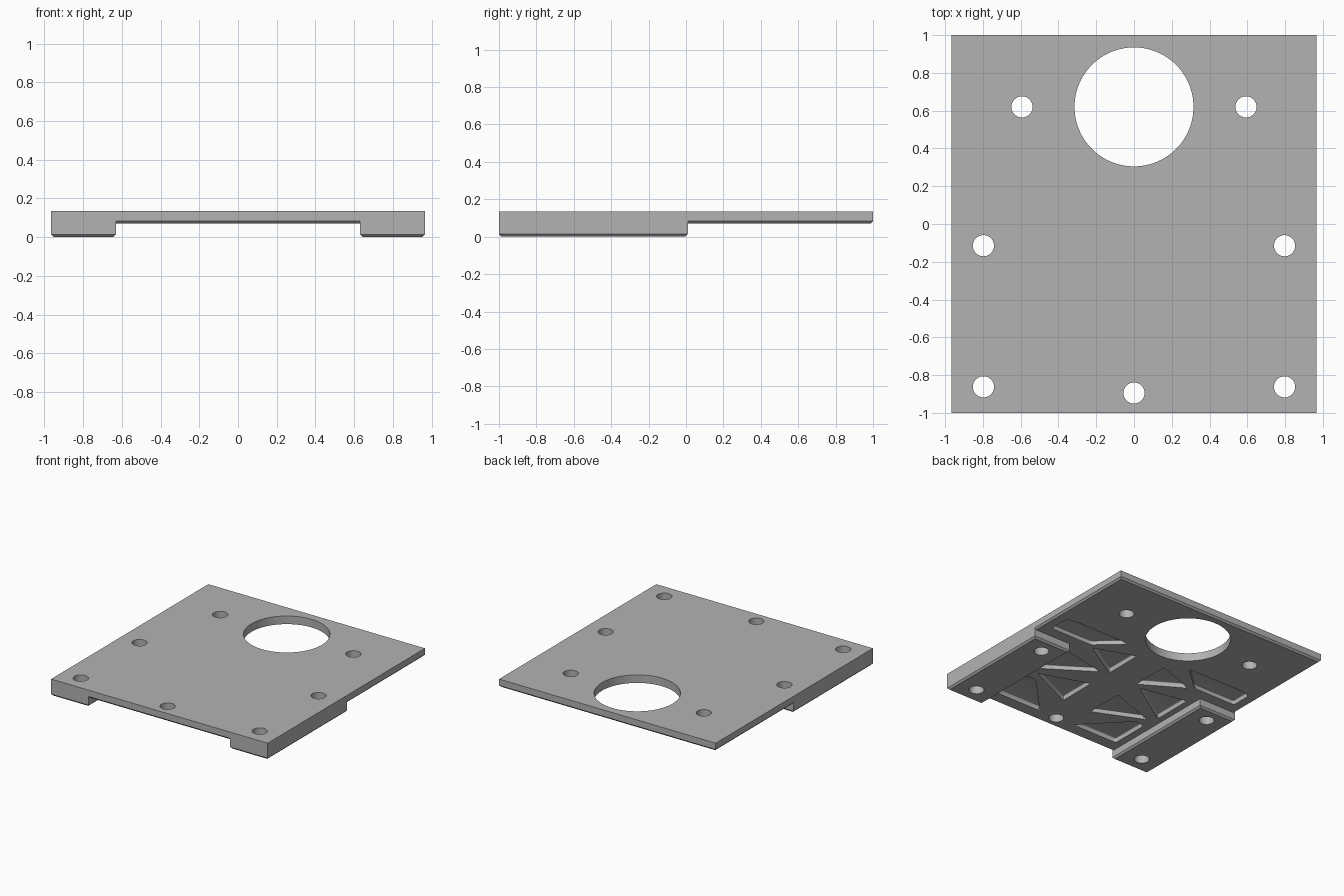
import bpy, bmesh, math

if "Cube" in bpy.data.objects:
    bpy.data.objects.remove(bpy.data.objects["Cube"])

W, TOP, UNDER, CH = 0.965, 0.135, 0.07, 0.014

grey = bpy.data.materials.new("mid_grey")
grey.diffuse_color = (0.45, 0.45, 0.45, 1)
grey.use_nodes = True
grey.node_tree.nodes["Principled BSDF"].inputs["Base Color"].default_value = grey.diffuse_color


def make_object(name, bm):
    bmesh.ops.recalc_face_normals(bm, faces=bm.faces)
    me = bpy.data.meshes.new(name)
    bm.to_mesh(me)
    bm.free()
    me.materials.append(grey)
    ob = bpy.data.objects.new(name, me)
    bpy.context.collection.objects.link(ob)
    return ob


def prism(pts, z0, z1):
    bm = bmesh.new()
    face = bm.faces.new([bm.verts.new((x, y, z0)) for x, y in pts])
    ext = bmesh.ops.extrude_face_region(bm, geom=[face])["geom"]
    for v in ext:
        if isinstance(v, bmesh.types.BMVert):
            v.co.z = z1
    bmesh.ops.recalc_face_normals(bm, faces=bm.faces)
    return bm


def level_edges(bm, z):
    return [e for e in bm.edges if all(abs(v.co.z - z) < 1e-5 for v in e.verts)]


def slab(name, x0, x1, y0, y1, z0, z1):
    # block with a chamfer round its bottom edge
    bm = prism([(x0, y0), (x1, y0), (x1, y1), (x0, y1)], z0, z1)
    bmesh.ops.bevel(bm, geom=level_edges(bm, z0), offset=CH, segments=1,
                    profile=0.5, affect='EDGES')
    return make_object(name, bm)


def pocket(pts):
    # rounded-corner cutter with a filleted floor
    z0, z1 = 0.0, UNDER + 0.035
    bm = prism(pts, z0, z1)
    upright = [e for e in bm.edges if abs(e.verts[0].co.z - e.verts[1].co.z) > 0.01]
    bmesh.ops.bevel(bm, geom=upright, offset=0.02, segments=4,
                    profile=0.5, affect='EDGES', clamp_overlap=True)
    bmesh.ops.bevel(bm, geom=level_edges(bm, z1), offset=0.018, segments=4,
                    profile=0.5, affect='EDGES', clamp_overlap=True)
    return make_object("pocket_cutter", bm)


def hole(x, y, r, n):
    pts = [(x + r * math.cos(2 * math.pi * i / n), y + r * math.sin(2 * math.pi * i / n))
           for i in range(n)]
    return make_object("hole_cutter", prism(pts, -0.1, 0.3))


def combine(target, tool, op):
    mod = target.modifiers.new("bool", 'BOOLEAN')
    mod.operation, mod.solver, mod.object = op, 'EXACT', tool
    bpy.context.view_layer.objects.active = target
    bpy.ops.object.modifier_apply(modifier=mod.name)
    bpy.data.objects.remove(tool, do_unlink=True)


# thin plate with a thick foot on each side of the front half
plate = slab("mounting_plate", -W, W, -1, 1, UNDER, TOP)
for s in (-1, 1):
    xs = sorted((s * 0.63, s * W))
    combine(plate, slab("foot", xs[0], xs[1], -1, 0.01, 0, TOP), 'UNION')

# lightening pockets on the underside, mirrored left and right
pockets = [
    [(0.88, 0.10), (0.88, 0.27), (0.80, 0.29), (0.29, 0.29), (0.50, 0.10)],
    [(0.46, -0.02), (0.13, 0.25), (0.13, -0.13)],
    [(0.58, -0.42), (0.58, -0.08), (0.19, -0.16)],
    [(0.53, -0.48), (0.13, -0.34), (0.13, -0.66)],
    [(0.57, -0.89), (0.57, -0.57), (0.49, -0.55), (0.16, -0.89)],
]
pockets[1] = [(0.45, -0.06), (0.40, 0.13), (0.13, 0.18), (0.13, -0.13)]
pockets[1] = [(0.46, 0.07), (0.13, 0.19), (0.13, -0.13)]
for pts in pockets:
    for s in (-1, 1):
        combine(plate, pocket([(s * x, y) for x, y in pts]), 'DIFFERENCE')

# large bore and seven bolt holes
combine(plate, hole(0, 0.62, 0.315, 96), 'DIFFERENCE')
bolts = [(0, -0.895)] + [(s * x, y) for s in (-1, 1)
                         for x, y in ((0.593, 0.62), (0.797, -0.115), (0.797, -0.862))]
for x, y in bolts:
    combine(plate, hole(x, y, 0.056, 40), 'DIFFERENCE')

# crisp edges, smooth bores
plate.select_set(True)
bpy.context.view_layer.objects.active = plate
bpy.ops.object.shade_smooth_by_angle(angle=math.radians(30))
